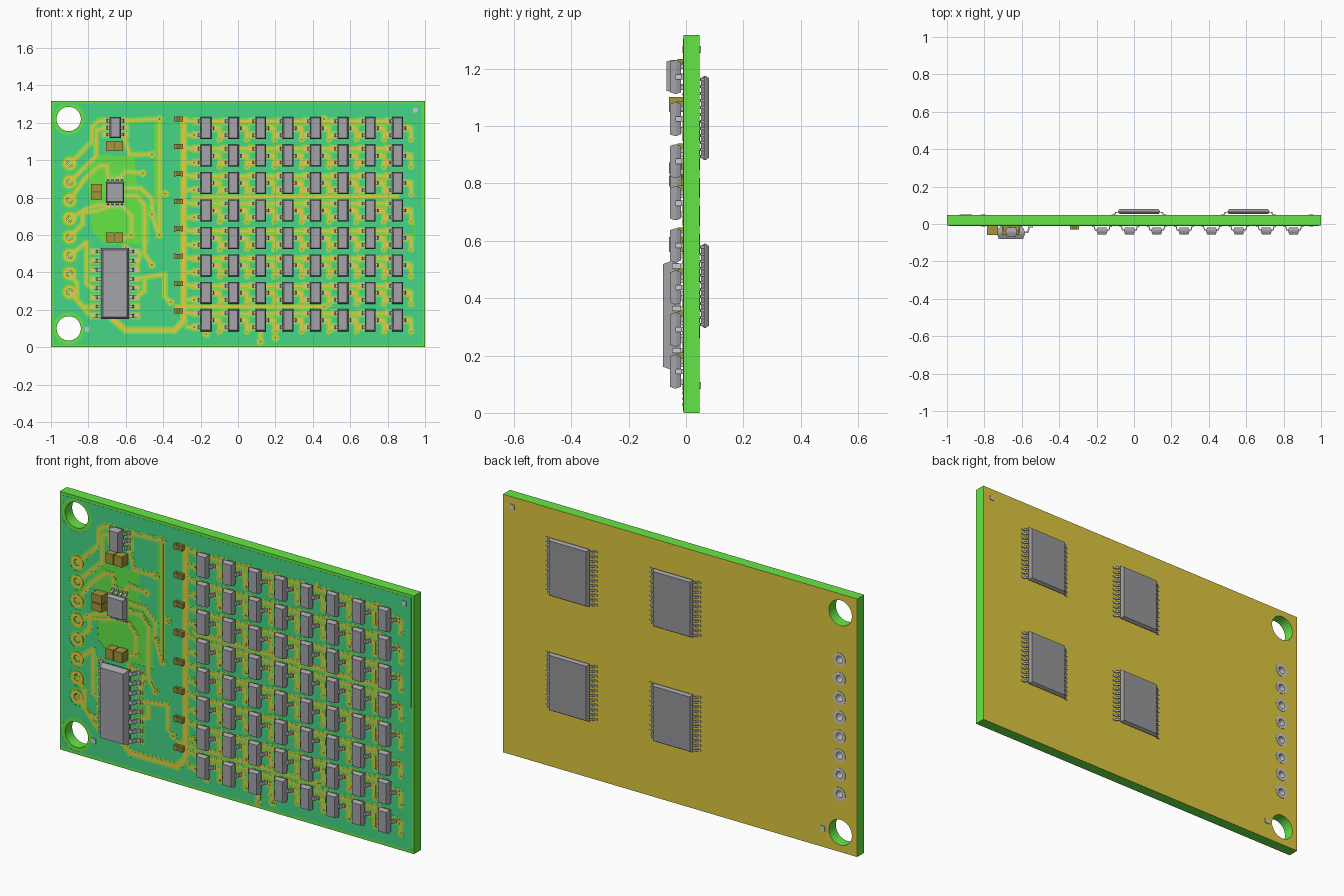
import bpy, bmesh, math
from mathutils import Vector, Matrix

if "Cube" in bpy.data.objects:
    bpy.data.objects.remove(bpy.data.objects["Cube"])

FRONT, BACK = -0.009, 0.0465          # board faces along y
POUR, GAP, COPPER = -0.0098, -0.0104, -0.011
COLOURS = dict(green=(.13, .8, .06), pour=(.06, .68, .24), gap=(.25, .78, .08),
               copper=(.82, .62, .06), back=(.72, .58, .05), olive=(.38, .3, .04),
               dark=(.22, .18, .03), chip=(.37, .37, .4), chip_back=(.31, .31, .33))
MATS = {}
for key, c in COLOURS.items():
    MATS[key] = bpy.data.materials.new(key)
    MATS[key].diffuse_color = (*c, 1)
parts = {}


def part(name, mat=None):
    if name not in parts:
        parts[name] = (bmesh.new(), mat)
    return parts[name][0]


def rect(cx, cz, w, h):
    return [(cx - w/2, cz - h/2), (cx + w/2, cz - h/2), (cx + w/2, cz + h/2), (cx - w/2, cz + h/2)]


def circle(cx, cz, r, n=24):
    return [(cx + r*math.cos(2*math.pi*i/n), cz + r*math.sin(2*math.pi*i/n)) for i in range(n)]


def loft(bm, *rings):
    """Closed solid through (outline, y) rings."""
    loops = [[bm.verts.new((x, y, z)) for x, z in pts] for pts, y in rings]
    n = len(loops[0])
    for a, b in zip(loops, loops[1:]):
        for i in range(n):
            bm.faces.new((a[i], a[(i+1) % n], b[(i+1) % n], b[i]))
    bm.faces.new(loops[0])
    bm.faces.new(loops[-1])


def slab(bm, outline, y0, y1):
    loft(bm, (outline, y0), (outline, y1))


def sheet(name, outlines, y0, y1, mat=None):
    """Flat plate with holes, from a filled 2D curve."""
    cu = bpy.data.curves.new(name, 'CURVE')
    cu.dimensions, cu.fill_mode, cu.extrude = '2D', 'BOTH', abs(y1 - y0)/2
    for pts in outlines:
        sp = cu.splines.new('POLY')
        sp.points.add(len(pts) - 1)
        for p, (x, z) in zip(sp.points, pts):
            p.co = (x, z, 0, 1)
        sp.use_cyclic_u = True
    tmp = bpy.data.objects.new("tmp", cu)
    bpy.context.collection.objects.link(tmp)
    dg = bpy.context.evaluated_depsgraph_get()
    me = bpy.data.meshes.new_from_object(tmp.evaluated_get(dg))
    bpy.data.objects.remove(tmp)
    me.transform(Matrix.Translation((0, (y0 + y1)/2, 0)) @ Matrix.Rotation(math.pi/2, 4, 'X'))
    bm = part(name, mat)
    bm.from_mesh(me)
    bmesh.ops.remove_doubles(bm, verts=bm.verts, dist=1e-5)


def chip(bm, cx, cz, w, h, y0, y1, inset=.012):
    """Moulded package: widest at mid height, tapering both ways."""
    i = inset
    loft(bm, (rect(cx, cz, w - i, h - i), y0), (rect(cx, cz, w, h), y0 + (y1 - y0)*.4),
         (rect(cx, cz, w, h), y0 + (y1 - y0)*.55), (rect(cx, cz, w - i, h - i), y1))


def lead(bm, x, z, dx, dz, reach, height, width, back=False, t=.006):
    """Gull-wing lead leaving the body at (x, z) in direction (dx, dz)."""
    s, y = (1, BACK + .0015) if back else (-1, COPPER)
    r, hm = reach, height
    prof = [(-.006, hm+t), (.45*r, hm+t), (.65*r, t), (r, t), (r, 0), (.5*r, 0), (.3*r, hm), (-.006, hm)]
    rings = []
    for k in (-width/2, width/2):
        rings.append([bm.verts.new((x + d*dx - k*dz, y + s*e, z + d*dz + k*dx)) for d, e in prof])
    a, b = rings
    for i in range(8):
        bm.faces.new((a[i], a[(i+1) % 8], b[(i+1) % 8], b[i]))
    bm.faces.new(a)
    bm.faces.new(b)


def pad(cx, cz, w, h):
    slab(part("trace_clearance", 'gap'), rect(cx, cz, w + .018, h + .018), FRONT, GAP)
    slab(part("pads", 'copper'), rect(cx, cz, w, h), FRONT, COPPER)


def via(x, z, r=.013):
    slab(part("trace_clearance", 'gap'), circle(x, z, r + .01, 12), FRONT, GAP)
    slab(part("vias", 'copper'), circle(x, z, r, 12), FRONT, COPPER - .0003)
    slab(part("via_holes", 'dark'), circle(x, z, r*.4, 8), FRONT, COPPER - .0006)


def trace(*pts, w=.011):
    for p, q in zip(pts, pts[1:]):
        p, q = Vector(p), Vector(q)
        d = (q - p).normalized()
        for name, mat, ww, y in (("trace_clearance", 'gap', w + .02, GAP), ("traces", 'copper', w, COPPER)):
            n, e = Vector((-d.y, d.x))*ww/2, d*ww*.4
            slab(part(name, mat), [tuple(v) for v in (p-e-n, q+e-n, q+e+n, p-e+n)], FRONT, y)


# board, ground pour and back copper
pins = [(-.9, .295 + .098*i) for i in range(8)]
mounts = [(-.905, .1), (-.905, 1.22)]
edge = rect(0, .6585, 2, 1.317)
holes = [circle(x, z, .065, 32) for x, z in mounts] + [circle(x, z, .02, 16) for x, z in pins]
sheet("board", [edge] + holes, FRONT, BACK, 'green')
sheet("back_copper", [edge] + holes, BACK, BACK + .0012, 'back')
openings = [[(-.78, .62), (-.71, .55), (-.47, .55), (-.47, .74), (-.55, .9), (-.55, 1.02), (-.74, 1.03), (-.81, .95)],
            rect(.965, .66, .05, .17), rect(-.44, .98, .02, .44)]
sheet("ground_pour", [rect(0, .6585, 1.97, 1.287)] + [circle(x, z, .085, 32) for x, z in mounts]
      + [circle(x, z, .045, 16) for x, z in pins] + openings, FRONT, POUR, 'pour')

# plated header holes and alignment marks
for x, z in pins:
    sheet("header_pads", [circle(x, z, .034, 20), circle(x, z, .018, 16)], FRONT, COPPER - .001, 'copper')
    sheet("header_barrels", [circle(x, z, .022, 16), circle(x, z, .018, 16)], FRONT, BACK)
    sheet("header_back_rings", [circle(x, z, .034, 20), circle(x, z, .018, 16)], BACK, BACK + .003)
for x, z in ((.947, 1.267), (-.807, .096)):
    slab(part("alignment_marks"), rect(x, z, .024, .024), -.013, .052)

# grid of small three-lead transistors with a row resistor each
cols = [-.171 + .1463*i for i in range(8)]
rows = [.144 + .1467*i for i in range(8)]
for z in rows:
    trace((-.3, z + .049), (-.25, z + .037), (cols[-1], z + .037))
    trace((-.27, z - .037), (cols[0], z - .037))
    via(-.235, z - .037)
    slab(part("row_resistors", 'dark'), rect(-.318, z + .049, .03, .025), COPPER, -.029)
    for sx in (-1, 1):
        slab(part("row_resistor_ends", 'olive'), rect(-.318 + sx*.019, z + .049, .01, .027), COPPER, -.03)
    for x in cols:
        chip(part("transistors", 'chip'), x, z, .058, .118, -.018, -.056)
        for dx, dz in ((-1, .037), (-1, -.037), (1, 0)):
            lead(part("transistor_leads"), x + dx*.027, z + dz, dx, 0, .026, .019, .018)
            pad(x + dx*.048, z + dz, .034, .026)
        trace((x + .05, z), (x + .073, z), (x + .073, z - .06))
        via(x + .073, z - .06, .009)

# six-lead regulator
chip(part("regulator", 'chip'), -.656, 1.174, .06, .114, -.02, -.068)
for s in (-1, 1):
    for k in (-1, 0, 1):
        lead(part("regulator_leads"), -.656 + s*.028, 1.174 + k*.037, s, 0, .03, .022, .018)
        pad(-.656 + s*.052, 1.174 + k*.037, .03, .022)

# eight-lead chip with leads above and below
chip(part("small_chip", 'chip'), -.658, .828, .098, .108, -.016, -.055)
for s in (-1, 1):
    for k in range(4):
        x = -.658 + (k - 1.5)*.025
        lead(part("small_chip_leads"), x, .828 + s*.052, 0, s, .026, .017, .012)
        pad(x, .828 + s*.072, .011, .02)

# large sixteen-lead driver
chip(part("driver_chip", 'chip'), -.658, .34, .15, .378, -.02, -.08, .02)
for s in (-1, 1):
    for k in range(8):
        z = .34 + (k - 3.5)*.049
        lead(part("driver_leads"), -.658 + s*.073, z, s, 0, .045, .03, .018, t=.008)
        pad(-.658 + s*.11, z, .035, .022)

# capacitors: dark core with two metal ends
for x, z, w, h in ((-.66, 1.075, .092, .053), (-.66, .587, .092, .053), (-.757, .831, .058, .084)):
    slab(part("capacitors", 'dark'), rect(x, z, w*.9, h*.9), COPPER, -.056)
    for s in (-1, 1):
        r = rect(x + s*w*.27, z, w*.46, h) if w > h else rect(x, z + s*h*.27, w, h*.46)
        slab(part("capacitor_ends", 'olive'), r, COPPER, -.059)

# four shift-register style chips on the back
for cx in (.027, .612):
    for cz in (1.028, .443):
        chip(part("back_chips", 'chip_back'), cx, cz, .225, .294, .053, .08, .016)
        for s in (-1, 1):
            for k in range(12):
                lead(part("back_chip_leads"), cx + s*.11, cz + (k - 5.5)*.0245, s, 0, .036, .013, .01, True, .004)

# supply bus
trace((-.29, 1.22), (-.29, .14), (-.34, .09), (-.6, .09), (-.67, .15), w=.02)
# signal traces from the header to the chips
trace((-.9, .98), (-.78, 1.1), (-.78, 1.18), (-.74, 1.21), (-.71, 1.21))
trace((-.9, .883), (-.76, 1.02), (-.76, 1.16), (-.71, 1.174))
trace((-.9, .785), (-.82, .9), (-.74, .97), (-.7, .97), (-.695, .9))
trace((-.9, .687), (-.81, .74), (-.75, .76), (-.695, .757))
trace((-.9, .589), (-.83, .66), (-.83, .72), (-.75, .73), (-.67, .757))
trace((-.9, .491), (-.81, .56), (-.81, .34), (-.77, .31))
trace((-.9, .393), (-.86, .34), (-.86, .25), (-.8, .18), (-.77, .17))
trace((-.9, .295), (-.83, .22), (-.77, .21))
trace((-.6, 1.211), (-.42, 1.22), (-.42, .6))
trace((-.61, 1.137), (-.58, 1.03), (-.46, 1.03))
trace((-.64, .9), (-.6, .94), (-.51, .93))
trace((-.6, .85), (-.52, .85), (-.46, .79), (-.46, .71), (-.43, .62))
trace((-.6, .81), (-.54, .81), (-.5, .76), (-.5, .5), (-.46, .44))
trace((-.62, .757), (-.57, .7), (-.57, .6), (-.62, .58))
trace((-.55, .414), (-.52, .5), (-.6, .53))
trace((-.55, .365), (-.39, .39), (-.39, .27), (-.36, .24))
trace((-.55, .266), (-.5, .3), (-.5, .36))
trace((-.33, .216), (.46, .216))
trace((-.24, .8), (.85, .805))
trace((.12, .1), (.12, .03))
trace((.2, .1), (.2, .05))
for p in ((-.42, 1.22), (-.46, 1.03), (-.51, .93), (-.46, .71), (-.42, .6), (-.46, .44), (-.36, .24),
          (-.39, .82), (-.17, .07), (.12, .03), (.2, .05), (.46, .216), (-.6, .53), (-.57, .6), (.46, 1.22)):
    via(*p)

# turn the collected meshes into objects
for name, (bm, mat) in parts.items():
    bmesh.ops.recalc_face_normals(bm, faces=bm.faces)
    me = bpy.data.meshes.new(name)
    bm.to_mesh(me)
    bm.free()
    for p in me.polygons:
        p.use_smooth = False
        p.material_index = 0
    if mat:
        me.materials.append(MATS[mat])
    bpy.context.collection.objects.link(bpy.data.objects.new(name, me))

for m in bpy.data.materials:
    if m.users and not m.is_grease_pencil:
        m.use_nodes = True
        m.node_tree.nodes["Principled BSDF"].inputs["Base Color"].default_value = m.diffuse_color
